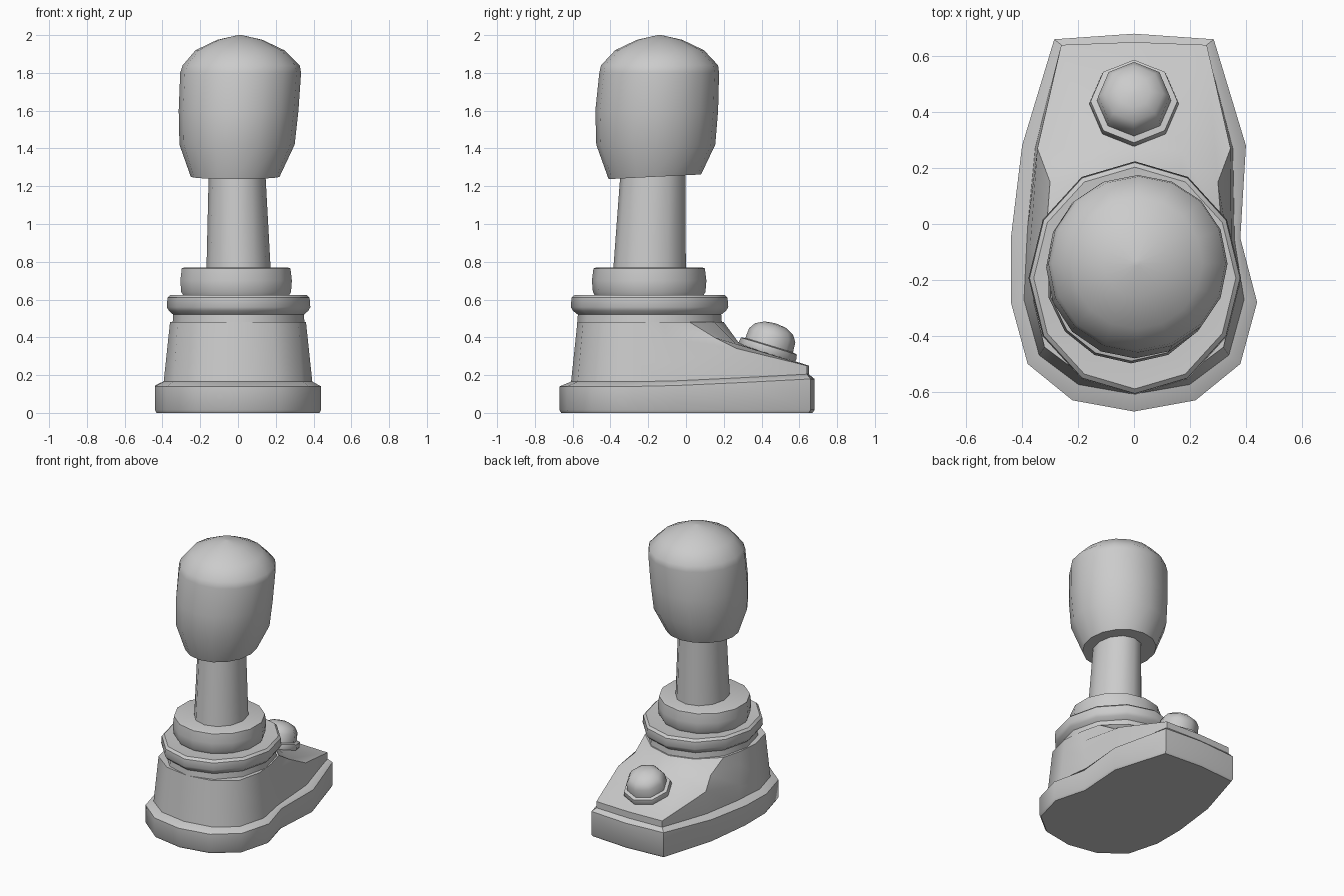
import bpy, bmesh, math
from mathutils import Matrix, Vector

cube = bpy.data.objects.get("Cube")
if cube:
    bpy.data.objects.remove(cube, do_unlink=True)

grey = bpy.data.materials.new("plain grey")
grey.use_nodes = True
grey.diffuse_color = (0.6, 0.6, 0.6, 1)
grey.node_tree.nodes["Principled BSDF"].inputs["Base Color"].default_value = (0.6, 0.6, 0.6, 1)


def loft(name, rings, angle=40):
    """Skin a stack of equal-sized point rings and cap both ends."""
    bm = bmesh.new()
    rows = [[bm.verts.new(p) for p in ring] for ring in rings]
    n = len(rows[0])
    for a, b in zip(rows, rows[1:]):
        for i in range(n):
            j = (i + 1) % n
            bm.faces.new((a[i], a[j], b[j], b[i]))
    bm.faces.new(rows[0][::-1])
    bm.faces.new(rows[-1])
    bmesh.ops.recalc_face_normals(bm, faces=bm.faces)
    mesh = bpy.data.meshes.new(name)
    bm.to_mesh(mesh)
    bm.free()
    mesh.materials.append(grey)
    obj = bpy.data.objects.new(name, mesh)
    bpy.context.collection.objects.link(obj)
    bpy.ops.object.select_all(action="DESELECT")
    obj.select_set(True)
    bpy.context.view_layer.objects.active = obj
    bpy.ops.object.shade_smooth_by_angle(angle=math.radians(angle))
    return obj


def oval(cx, cy, z, rx, ry, sides, tilt=0.0):
    """Oval ring, its height rising with y by the tilt."""
    ring = []
    for i in range(sides):
        a = math.tau * i / sides - math.pi / 2
        ring.append((cx + rx * math.cos(a), cy + ry * math.sin(a), z + tilt * ry * math.sin(a)))
    return ring


def mirrored(half):
    """Close a half outline running from the back centre to the front centre."""
    return [Vector(p) for p in half] + [Vector((-x, y, z)) for x, y, z in half[-2:0:-1]]


def outline(points, heights):
    return mirrored([(x, y, z) for (x, y), z in zip(points, heights)])


# Plinth, slightly pinched on its left side
foot = [(0, .68), (.285, .66), (.4, .28), (.44, -.05), (.44, -.28), (.38, -.5), (.22, -.63), (0, -.67)]
inner = [(0, .65), (.26, .64), (.355, .27), (.385, -.05), (.395, -.27), (.34, -.47), (.2, -.575), (0, -.61)]
shoulder = [.18, .18, .16, .145, .14, .14, .14, .14]
plinth = [outline(foot, [z] * 8) for z in (0, .015)] + [outline(foot, shoulder)]
plinth.append(outline(inner, [z + .025 for z in shoulder]))
for p in plinth[0]:
    p.x *= .98
    p.y *= .985
for ring in plinth:
    ring[3].x -= .06 if ring is not plinth[3] else .025
loft("plinth", plinth)

# Tower with the sloping deck behind it
tower_top = [(0, .2), (.17, .15), (.31, .02), (.345, -.12), (.36, -.27), (.32, -.44), (.18, -.545), (0, -.575)]
base = outline(inner, [.15] * 8)
base[3].x -= .025
top = outline(tower_top, [.48] * 8)
deck = [b.lerp(t, .35) for b, t in zip(base, top)]
rise = [b.lerp(t, .75) for b, t in zip(base, top)]
deck_back = [(0, .65, .25), (.26, .64, .25), (.345, .27, .34)]
rise_back = [(0, .28, .37), (.17, .26, .37), (.3, .15, .4)]
for ring, back in ((deck, deck_back), (rise, rise_back)):
    for i, (x, y, z) in enumerate(back):
        ring[i] = Vector((x, y, z))
        ring[-i] = Vector((-x, y, z))
loft("tower_and_deck", [base, deck, rise, top])

# Collar and the disc seated on it
collar = [(.92, .47), (.91, .52), (.97, .54), (1, .56), (.99, .61), (.95, .625), (.8, .62)]
loft("collar", [oval(.003, -.193, z, .38 * r, .417 * r, 12) for r, z in collar])
disc = [(.28, .61), (.298, .64), (.303, .7), (.295, .765), (.28, .77)]
loft("disc", [oval(-.01, -.195, z, r, r, 14) for r, z in disc])

# Shaft
loft("shaft", [oval(.003, -.193, .76, .17, .192, 12), oval(-.005, -.175, 1.27, .15, .172, 12)])

# Knob: centre x, centre y, height, half width, half depth
knob = [(-.015, -.165, 1.25, .235, .245), (-.005, -.16, 1.42, .305, .315),
        (.003, -.155, 1.6, .317, .325), (.014, -.142, 1.8, .32, .317),
        (.017, -.14, 1.84, .31, .31), (.01, -.14, 1.92, .235, .235),
        (.01, -.14, 1.975, .12, .12), (.01, -.14, 2.0, .01, .01)]
loft("knob", [oval(*k, 16, .05 if i == 0 else 0) for i, k in enumerate(knob)], 50)

# Button leaning back with the deck
button = [(.145, -.03), (.16, 0), (.155, .03), (.132, .035), (.128, .09), (.105, .125), (.06, .148), (.01, .155)]
cap = loft("button", [oval(0, 0, z, r, r, 8) for r, z in button], 50)
cap.matrix_world = Matrix.Translation((0, .43, .325)) @ Matrix.Rotation(math.radians(-17), 4, "X")
